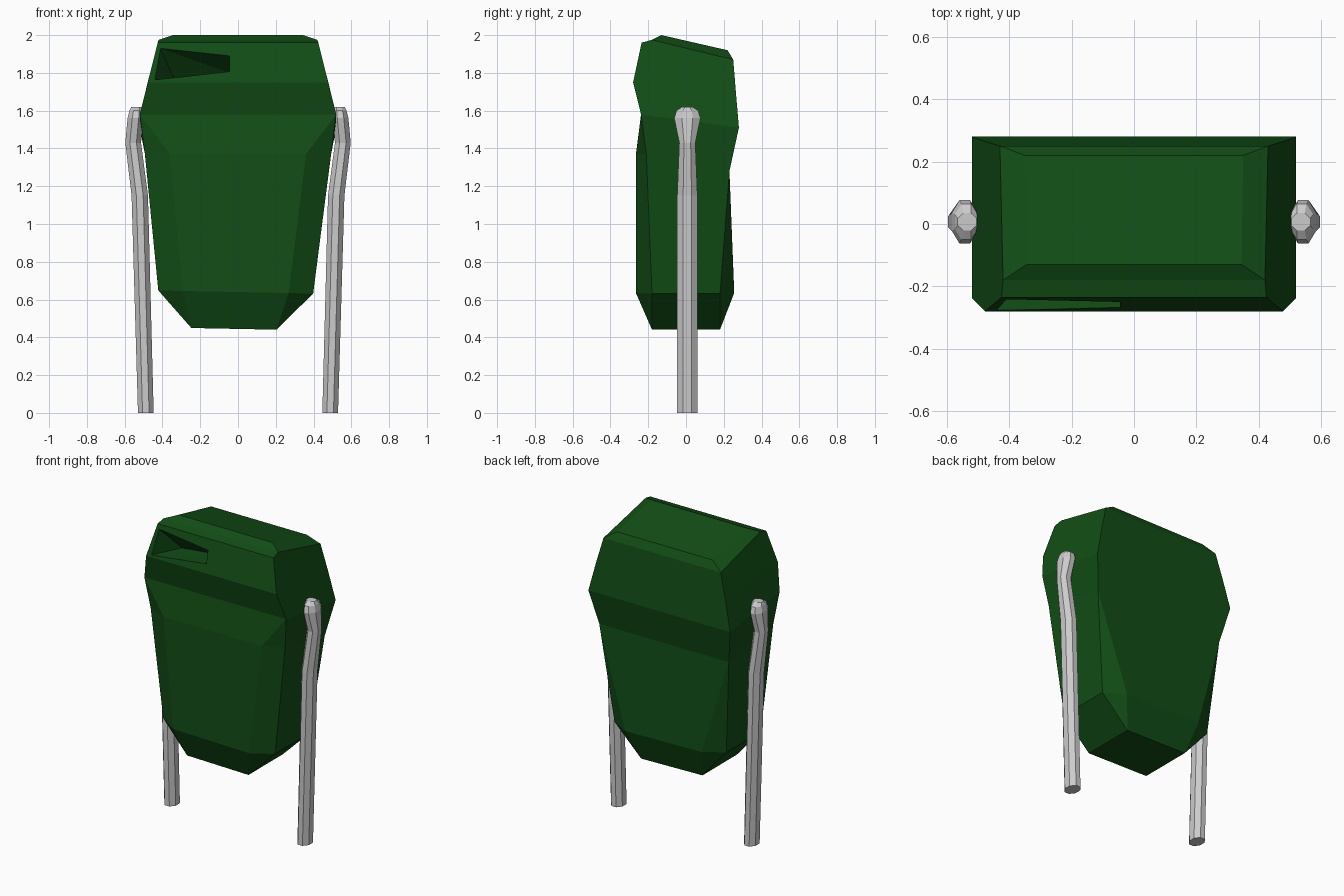
import bpy, bmesh, math

if "Cube" in bpy.data.objects:
    bpy.data.objects.remove(bpy.data.objects["Cube"])

green = bpy.data.materials.new("green_paint")
green.diffuse_color = (0.006, 0.075, 0.008, 1)
green.use_nodes = True
green.node_tree.nodes["Principled BSDF"].inputs["Base Color"].default_value = green.diffuse_color


def finish(name, bm, mat=None):
    bmesh.ops.remove_doubles(bm, verts=bm.verts, dist=1e-4)
    bmesh.ops.recalc_face_normals(bm, faces=bm.faces)
    me = bpy.data.meshes.new(name)
    bm.to_mesh(me)
    bm.free()
    if mat:
        me.materials.append(mat)
    ob = bpy.data.objects.new(name, me)
    bpy.context.collection.objects.link(ob)
    return ob


def loft(name, rings, mat=None):
    bm = bmesh.new()
    loops = [[bm.verts.new(p) for p in r] for r in rings]
    n = len(loops[0])
    for a, b in zip(loops, loops[1:]):
        for i in range(n):
            j = (i + 1) % n
            bm.faces.new((a[i], a[j], b[j], b[i]))
    bm.faces.new(loops[0][::-1])
    bm.faces.new(loops[-1])
    return finish(name, bm, mat)


def body_ring(front, back, side, cx=0, tilt=0):
    # front/back: (half width, y, z); side: (front half width, front y, back half width, back y)
    fx, fy, fz = front
    bx, by, bz = back
    sfx, sfy, sbx, sby = side
    half = [(fx, fy, fz), (sfx, sfy, fz), (sbx, sby, bz), (bx, by, bz)]
    pts = half + [(-x, y, z) for x, y, z in reversed(half)]
    return [(x + cx, y, z - tilt * x) for x, y, z in pts]


def plain_ring(front, back):
    return body_ring(front, back, (*front[:2], *back[:2]))


# Bin body: stacked rings, with chamfered corners on the lower half
body = loft("bin_body", [
    body_ring((.225, -.18, .445), (.225, .18, .445), (.225, -.18, .225, .18), -.022, .02),
    body_ring((.28, -.265, .64), (.28, .255, .64), (.41, -.18, .41, .18), -.012, .02),
    body_ring((.36, -.265, 1.37), (.475, .23, 1.28), (.493, -.21, .475, .23)),
    plain_ring((.52, -.238, 1.58), (.52, .28, 1.51)),
    plain_ring((.478, -.28, 1.75), (.475, .264, 1.70)),
    plain_ring((.425, -.235, 1.96), (.43, .25, 1.87)),
    plain_ring((.42, -.18, 1.975), (.43, .25, 1.87)),
    plain_ring((.345, -.13, 2.0), (.35, .22, 1.92)),
], green)

# Two wedge-shaped openings in the front
for s, side in ((-1, "left"), (1, "right")):
    bm = bmesh.new()
    for x, z in ((.41, 1.93), (.045, 1.89), (.045, 1.81), (.44, 1.765)):
        y = -.28 + (z - 1.75) * .045 / .21
        bm.verts.new((s * x, y, z))
        bm.verts.new((s * x, y - .06, z))
    bm.verts.new((s * .34, -.1, 1.77))
    bm.verts.new((s * .045, -.1, 1.80))
    bmesh.ops.convex_hull(bm, input=bm.verts)
    cutter = finish(side + "_slot_cutter", bm, green)
    cutter.hide_render = True
    cutter.hide_set(True)
    mod = body.modifiers.new(side + "_slot", 'BOOLEAN')
    mod.operation = 'DIFFERENCE'
    mod.solver = 'EXACT'
    mod.object = cutter

# Support posts: eight-sided tubes bent in at the top
stations = [  # z, centre x, radius x, radius y
    (0, .488, .045, .058), (1.15, .52, .047, .058), (1.43, .555, .045, .046),
    (1.56, .543, .045, .075), (1.60, .538, .04, .062), (1.62, .535, .033, .03)]
for s, side in ((-1, "left"), (1, "right")):
    loft(side + "_post", [
        [(s * (cx + rx * math.cos(a)), .007 + ry * math.sin(a), z)
         for a in (math.tau * (k + .5) / 8 for k in range(8))]
        for z, cx, rx, ry in stations])
